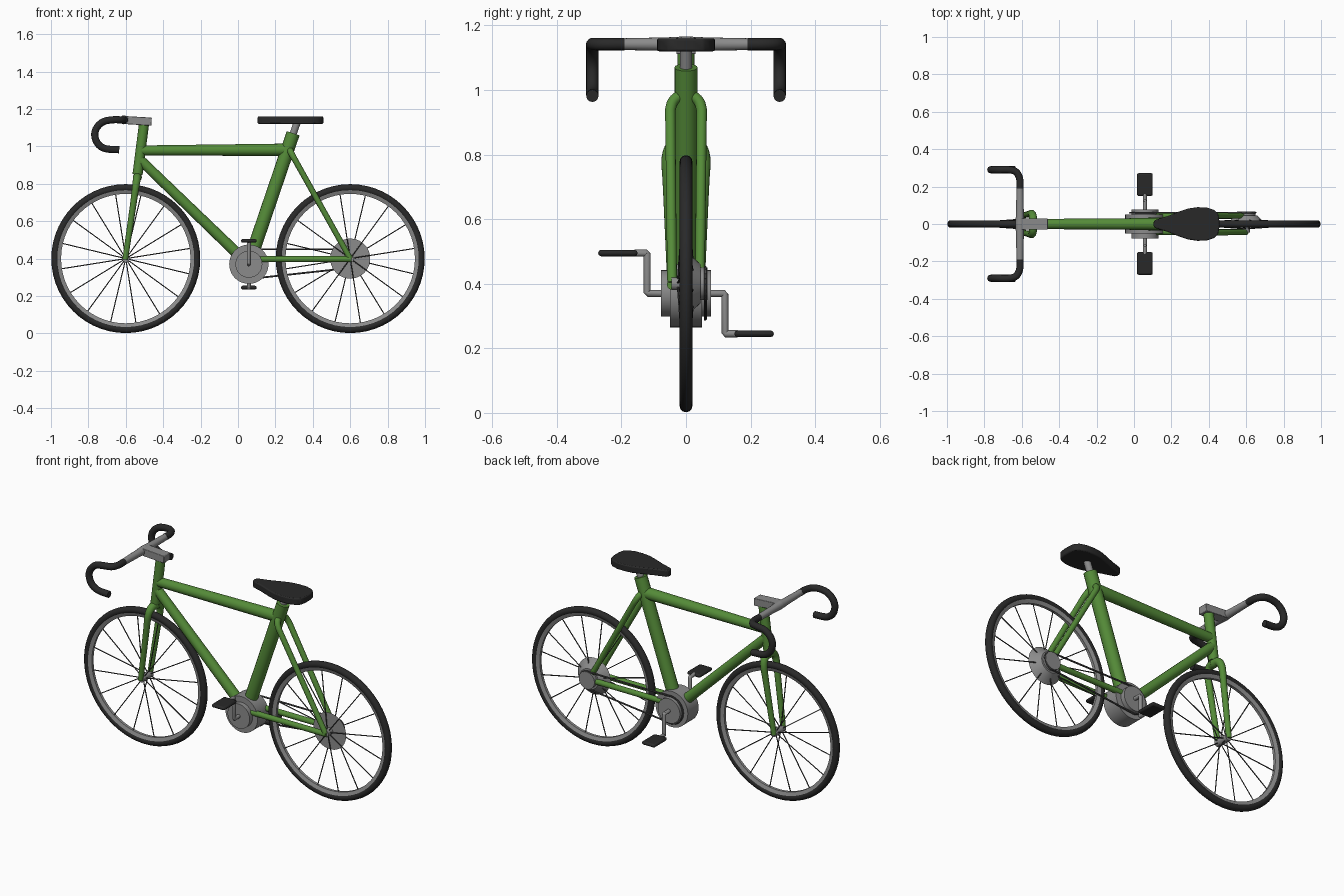
import bpy, bmesh, math
from mathutils import Vector, Matrix

if "Cube" in bpy.data.objects:
    bpy.data.objects.remove(bpy.data.objects["Cube"])


def material(name, c):
    m = bpy.data.materials.new(name)
    m.diffuse_color = (*c, 1)
    m.use_nodes = True
    m.node_tree.nodes["Principled BSDF"].inputs["Base Color"].default_value = m.diffuse_color
    return m


GREEN = material("frame green", (0.09, 0.26, 0.04))
GREY = material("metal grey", (0.26, 0.26, 0.26))
BLACK = material("rubber black", (0.022, 0.022, 0.022))
STEEL = material("dark steel", (0.07, 0.07, 0.07))


def finish(name, bm, mat, bevel=0):
    bmesh.ops.recalc_face_normals(bm, faces=bm.faces[:])
    me = bpy.data.meshes.new(name)
    bm.to_mesh(me)
    bm.free()
    ob = bpy.data.objects.new(name, me)
    bpy.context.collection.objects.link(ob)
    me.materials.append(mat)
    if bevel:
        b = ob.modifiers.new("bevel", 'BEVEL')
        b.width, b.segments = bevel, 2
    bpy.ops.object.select_all(action='DESELECT')
    bpy.context.view_layer.objects.active = ob
    ob.select_set(True)
    bpy.ops.object.shade_smooth_by_angle(angle=math.radians(40))
    return ob


def smooth_path(pts, n=4):
    """Catmull-Rom curve through the points."""
    p = [Vector(q) for q in pts]
    p = [2 * p[0] - p[1]] + p + [2 * p[-1] - p[-2]]
    out = []
    for i in range(1, len(p) - 2):
        a, b, c, d = p[i - 1:i + 3]
        for k in range(n):
            t = k / n
            out.append(0.5 * (2 * b + (c - a) * t + (2 * a - 5 * b + 4 * c - d) * t * t
                              + (3 * b - a - 3 * c + d) * t ** 3))
    return out + [p[-2]]


def add_tube(bm, pts, r0, r1, sides=16):
    """Sweep a circle along a path, with radius going from r0 to r1."""
    pts = [Vector(q) for q in pts]
    side, rings = None, []
    for i, p in enumerate(pts):
        d = (pts[min(i + 1, len(pts) - 1)] - pts[max(i - 1, 0)]).normalized()
        side = d.orthogonal() if side is None else side - d * side.dot(d)
        side.normalize()
        up = d.cross(side)
        r = r0 + (r1 - r0) * i / (len(pts) - 1)
        rings.append([bm.verts.new(p + r * (side * math.cos(a) + up * math.sin(a)))
                      for a in (2 * math.pi * k / sides for k in range(sides))])
    for a, b in zip(rings, rings[1:]):
        for k in range(sides):
            bm.faces.new((a[k], a[k - 1], b[k - 1], b[k]))
    bm.faces.new(rings[0])
    bm.faces.new(rings[-1])


def tube(name, pts, r0, mat, r1=None, sides=16):
    bm = bmesh.new()
    add_tube(bm, pts, r0, r0 if r1 is None else r1, sides)
    return finish(name, bm, mat)


def drum(name, x, z, y0, y1, r0, mat, r1=None):
    return tube(name, [(x, y0, z), (x, y1, z)], r0, mat, r1, 40)


def box(name, lo, hi, mat, bevel=0, tilt=0):
    lo, hi = Vector(lo), Vector(hi)
    bm = bmesh.new()
    bmesh.ops.create_cube(bm, size=1, matrix=Matrix.Translation((lo + hi) / 2)
                          @ Matrix.Rotation(tilt, 4, 'Y') @ Matrix.Diagonal((*(hi - lo), 1)))
    return finish(name, bm, mat, bevel)


def ring(name, x, z, profile, mat, seg=56):
    """Revolve a closed (radius, y) profile about the wheel axle."""
    bm = bmesh.new()
    rows = [[bm.verts.new((x + r * math.cos(a), y, z + r * math.sin(a))) for r, y in profile]
            for a in (2 * math.pi * k / seg for k in range(seg))]
    for i in range(seg):
        for j in range(len(profile)):
            bm.faces.new((rows[i][j], rows[i][j - 1], rows[i - 1][j - 1], rows[i - 1][j]))
    return finish(name, bm, mat)


# Wheels
for label, cx in (("front", -0.6), ("rear", 0.6)):
    circle = [(0.378 + 0.02 * math.cos(a), 0.02 * math.sin(a))
              for a in (2 * math.pi * k / 12 for k in range(12))]
    ring(label + "_tire", cx, 0.4, circle, BLACK)
    ring(label + "_rim", cx, 0.4,
         [(0.346, -0.008), (0.346, 0.008), (0.368, 0.016), (0.368, -0.016)], GREY)
    bm = bmesh.new()
    for k in range(16):
        a = 2 * math.pi * (k + 0.4) / 16
        c, s = math.cos(a), math.sin(a)
        y = 0.025 if k % 2 else -0.025
        add_tube(bm, [(cx + 0.015 * c, y, 0.4 + 0.015 * s),
                      (cx + 0.35 * c, 0, 0.4 + 0.35 * s)], 0.003, 0.003, 6)
    finish(label + "_spokes", bm, STEEL)
    drum(label + "_hub", cx, 0.4, -0.045, 0.045, 0.02, GREY)

# Rear sprockets
drum("rear_sprocket_cone", 0.6, 0.4, -0.004, 0.045, 0.107, GREY, 0.06)
drum("rear_small_sprocket", 0.6, 0.4, 0.04, 0.066, 0.05, GREY)

# Frame tubes
tube("head_tube", [(-0.537, 0, 0.85), (-0.502, 0, 1.125)], 0.027, GREEN)
tube("top_tube", [(-0.515, 0, 0.978), (0.27, 0, 0.982)], 0.027, GREEN, 0.033)
tube("down_tube", [(-0.525, 0, 0.93), (0.045, 0, 0.38)], 0.027, GREEN, 0.03)
tube("seat_tube", [(0.06, 0, 0.38), (0.295, 0, 1.07)], 0.036, GREEN)
for s, side in ((-1, "right"), (1, "left")):
    tube(side + "_fork_leg", smooth_path([(-0.538, 0, 0.835), (-0.54, s * 0.035, 0.83),
                                         (-0.546, s * 0.056, 0.79), (-0.56, s * 0.054, 0.69),
                                         (-0.603, s * 0.043, 0.395)]), 0.024, GREEN, 0.015)
    tube(side + "_seat_stay", smooth_path([(0.275, 0, 0.985), (0.28, s * 0.03, 0.975),
                                          (0.295, s * 0.047, 0.945), (0.34, s * 0.048, 0.865),
                                          (0.6, s * 0.043, 0.4)]), 0.018, GREEN, 0.015)
    tube(side + "_chain_stay", [(0.08, s * 0.043, 0.397), (0.608, s * 0.043, 0.397)],
         0.016, GREEN)

# Bottom bracket, cranks and pedals
BX, BZ = 0.058, 0.37
drum("crank_drum", BX, BZ, -0.05, 0.05, 0.105, GREY)
drum("crank_core", BX, BZ, -0.077, 0.077, 0.072, GREY)
for s, side in ((-1, "right"), (1, "left")):
    tip = BZ - s * 0.125
    tube(side + "_crank_arm", [(BX, s * 0.07, BZ), (BX, s * 0.119, BZ),
                               (BX, s * 0.1205, BZ - s * 0.002), (BX, s * 0.1205, tip + s * 0.002),
                               (BX, s * 0.122, tip), (BX, s * 0.16, tip)], 0.011, GREY)
    y0, y1 = sorted((s * 0.15, s * 0.272))
    box(side + "_pedal", (BX - 0.042, y0, tip - 0.01), (BX + 0.042, y1, tip + 0.01), BLACK, 0.009)

# Chain loop around both sprockets
pts = []
for cx, cz, r, a0, a1 in ((BX, BZ, 0.08, 95, 265), (0.6, 0.4, 0.05, -92, 90)):
    pts += [(cx + r * math.cos(math.radians(a0 + (a1 - a0) * k / 10)),
             cz + r * math.sin(math.radians(a0 + (a1 - a0) * k / 10))) for k in range(11)]
bm = bmesh.new()
for (xa, za), (xb, zb) in zip(pts, pts[1:] + pts[:1]):
    add_tube(bm, [(xa, 0.06, za), (xb, 0.06, zb)], 0.005, 0.005, 6)
finish("chain", bm, STEEL)

# Seat and post
tube("seat_post", [(0.285, 0, 1.04), (0.317, 0, 1.13)], 0.019, GREY)
half = [(0.105, 0.012), (0.115, 0.022), (0.18, 0.042), (0.24, 0.066), (0.29, 0.083),
        (0.34, 0.09), (0.39, 0.088), (0.43, 0.075), (0.45, 0.055), (0.456, 0.02)]
bm = bmesh.new()
face = bm.faces.new([bm.verts.new((x, y, 1.12)) for x, y in
                     half + [(x, -y) for x, y in reversed(half)]])
top = bmesh.ops.extrude_face_region(bm, geom=[face])["geom"]
for v in top:
    if isinstance(v, bmesh.types.BMVert):
        v.co.z = 1.16
finish("seat", bm, BLACK, 0.006)

# Stem and drop handlebar
box("stem", (-0.605, -0.03, 1.115), (-0.462, 0.03, 1.158), GREY, 0.003, 0.06)
for s, side in ((-1, "right"), (1, "left")):
    tube(side + "_bar", [(-0.61, 0, 1.142), (-0.61, s * 0.06, 1.142), (-0.61, s * 0.2, 1.142)],
         0.024, GREY, 0.018)
    tube(side + "_drop_grip", smooth_path(
        [(-0.61, s * 0.19, 1.142), (-0.611, s * 0.24, 1.142), (-0.63, s * 0.278, 1.142),
         (-0.67, s * 0.29, 1.142), (-0.72, s * 0.29, 1.132), (-0.755, s * 0.29, 1.1),
         (-0.766, s * 0.29, 1.06), (-0.75, s * 0.29, 1.015), (-0.71, s * 0.29, 0.988),
         (-0.635, s * 0.29, 0.982)]), 0.019, BLACK)
